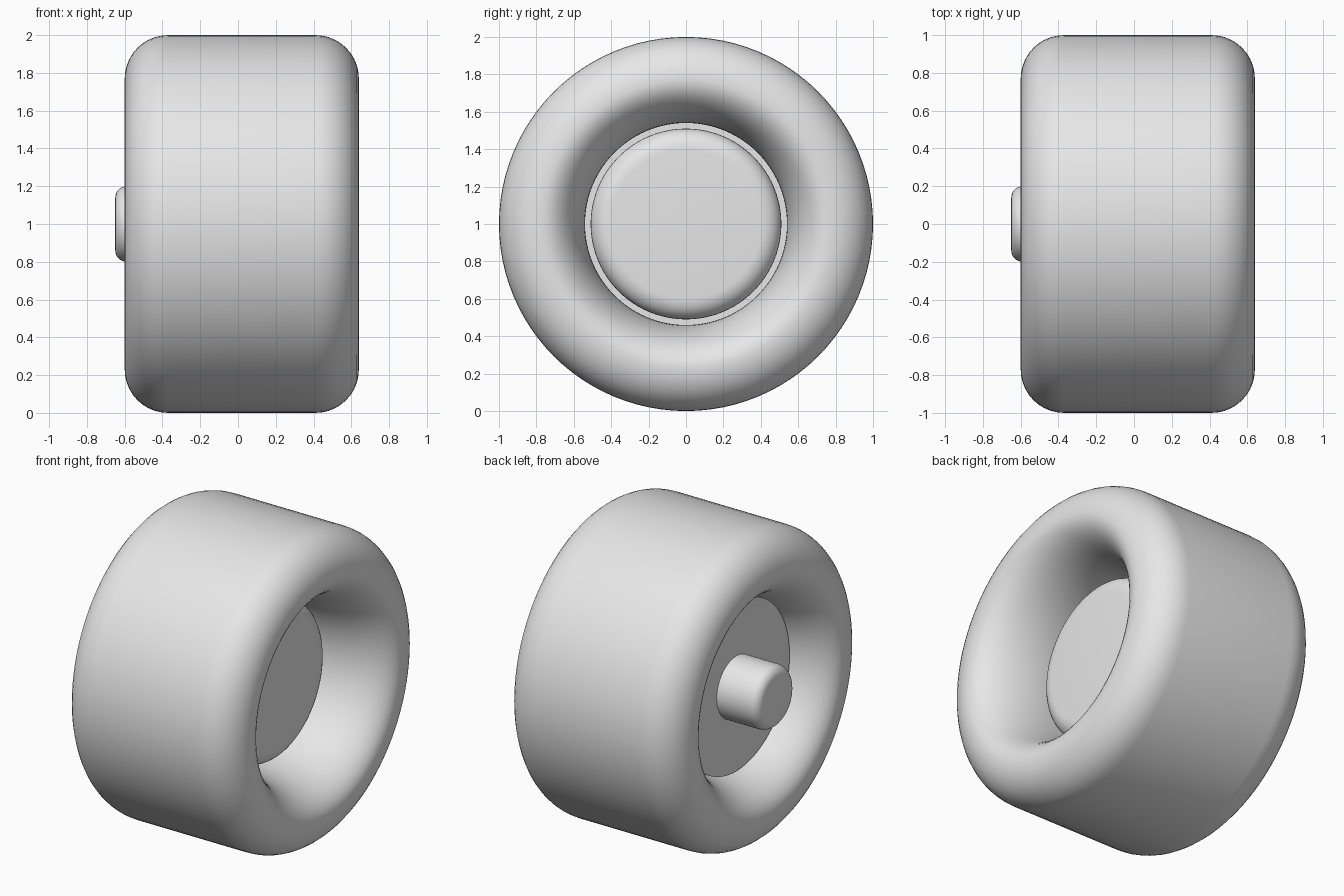
import bpy, math

if "Cube" in bpy.data.objects:
    bpy.data.objects.remove(bpy.data.objects["Cube"])

# single flat colour
grey = bpy.data.materials.new("light_grey")
grey.diffuse_color = (0.8, 0.8, 0.8, 1)
grey.use_nodes = True
grey.node_tree.nodes["Principled BSDF"].inputs["Base Color"].default_value = grey.diffuse_color

SEG = 96
AXLE_Z = 1.0


def arc(cx, cr, ax, ar, a0, a1, n):
    """Elliptical arc in the (x, radius) plane, angles in degrees."""
    pts = []
    for i in range(n + 1):
        a = math.radians(a0 + (a1 - a0) * i / n)
        pts.append((cx + ax * math.cos(a), cr + ar * math.sin(a)))
    return pts


def lathe(name, profile, closed):
    """Spin an (x, radius) profile around the x axis; open ends get flat caps."""
    n = len(profile)
    verts, faces = [], []
    for s in range(SEG):
        a = 2 * math.pi * s / SEG
        verts += [(x, r * math.cos(a), AXLE_Z + r * math.sin(a)) for x, r in profile]
    for s in range(SEG):
        t = (s + 1) % SEG
        for i in range(n if closed else n - 1):
            j = (i + 1) % n
            faces.append((s * n + i, s * n + j, t * n + j, t * n + i))
    if not closed:
        faces.append([s * n for s in range(SEG)])
        faces.append([s * n + n - 1 for s in reversed(range(SEG))])
    me = bpy.data.meshes.new(name)
    me.from_pydata(verts, [], faces)
    me.materials.append(grey)
    ob = bpy.data.objects.new(name, me)
    bpy.context.collection.objects.link(ob)
    # consistent outward normals and smooth shading
    bpy.ops.object.select_all(action='DESELECT')
    ob.select_set(True)
    bpy.context.view_layer.objects.active = ob
    bpy.ops.object.mode_set(mode='EDIT')
    bpy.ops.mesh.select_all(action='SELECT')
    bpy.ops.mesh.normals_make_consistent(inside=False)
    bpy.ops.object.mode_set(mode='OBJECT')
    bpy.ops.object.shade_smooth_by_angle(angle=math.radians(35))
    return ob


# tyre: rounded shoulders outside, long curved lips running into the bore
tyre = arc(-0.37, 0.77, 0.23, 0.23, 180, 90, 10)
tyre += arc(0.41, 0.77, 0.23, 0.23, 90, 0, 10)
tyre += arc(0.20, 0.77, 0.44, 0.23, 0, -90, 14)[1:]
tyre += arc(-0.18, 0.77, 0.42, 0.23, -90, -180, 14)[:-1]
lathe("tyre", tyre, True)

# hub core: flat disc at the back, closing the bore
lathe("hub_core", [(-0.36, 0.545), (0.10, 0.545)], False)

# hub cap: rounded edge on the right side
cap = [(0.05, 0.51)] + arc(0.20, 0.40, 0.10, 0.11, 90, 0, 8)
lathe("hub_cap", cap, False)

# axle pin: rounded stub on the left side
pin = arc(-0.59, 0.14, 0.06, 0.06, 180, 90, 6) + [(-0.30, 0.20)]
lathe("axle_pin", pin, False)
